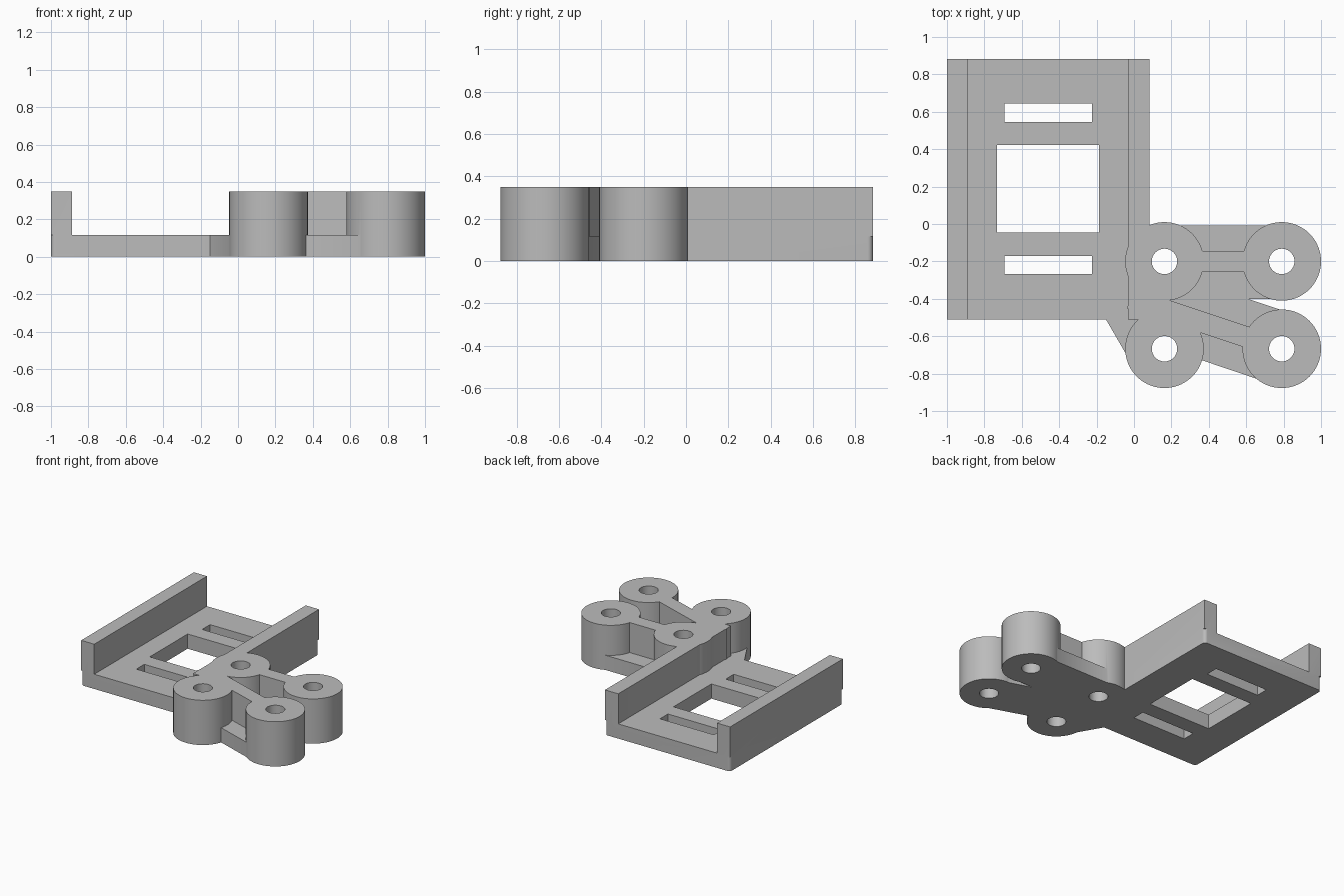
import bpy
import bmesh
from math import cos, sin, tau, pi, radians
from mathutils import Vector

cube = bpy.data.objects.get("Cube")
if cube:
    bpy.data.objects.remove(cube, do_unlink=True)

LOW, HIGH = 0.115, 0.35
POST_R, HOLE_R = 0.21, 0.068
POSTS = [(x, y) for x in (0.163, 0.79) for y in (-0.2, -0.667)]

grey = bpy.data.materials.new("plain_grey")
grey.use_nodes = True
COLOUR = (0.5, 0.5, 0.5, 1)
grey.diffuse_color = COLOUR
grey.node_tree.nodes["Principled BSDF"].inputs["Base Color"].default_value = COLOUR


def prism(name, outline, z0, z1):
    """Extrude a flat counter-clockwise outline from z0 to z1."""
    bm = bmesh.new()
    face = bm.faces.new([bm.verts.new((x, y, z0)) for x, y in outline])
    grown = bmesh.ops.extrude_face_region(bm, geom=[face])["geom"]
    top = [v for v in grown if isinstance(v, bmesh.types.BMVert)]
    bmesh.ops.translate(bm, vec=(0, 0, z1 - z0), verts=top)
    bmesh.ops.recalc_face_normals(bm, faces=bm.faces)
    mesh = bpy.data.meshes.new(name)
    bm.to_mesh(mesh)
    bm.free()
    mesh.materials.append(grey)
    ob = bpy.data.objects.new(name, mesh)
    bpy.context.collection.objects.link(ob)
    return ob


def rect(x0, x1, y0, y1):
    return [(x0, y0), (x1, y0), (x1, y1), (x0, y1)]


def rounded_rect(x0, x1, y0, y1, r, steps=6):
    centres = [(x1 - r, y1 - r), (x0 + r, y1 - r), (x0 + r, y0 + r), (x1 - r, y0 + r)]
    return [(cx + r * cos(a), cy + r * sin(a))
            for q, (cx, cy) in enumerate(centres)
            for a in [(q + i / steps) * pi / 2 for i in range(steps + 1)]]


def circle(cx, cy, r, n):
    return [(cx + r * cos(tau * i / n), cy + r * sin(tau * i / n)) for i in range(n)]


def bar(start, end, width):
    """Outline of a straight bar between two points."""
    a, b = Vector(start), Vector(end)
    side = (b - a).normalized().orthogonal() * width / 2
    return [a - side, b - side, b + side, a + side]


def combine(target, others, operation):
    """Apply booleans to the target and discard the helpers."""
    for other in others:
        other.hide_render = True
        mod = target.modifiers.new(other.name, 'BOOLEAN')
        mod.operation = operation
        mod.solver = 'EXACT'
        mod.object = other
    graph = bpy.context.evaluated_depsgraph_get()
    mesh = bpy.data.meshes.new_from_object(target.evaluated_get(graph))
    target.modifiers.clear()
    target.data = mesh
    for other in others:
        bpy.data.objects.remove(other, do_unlink=True)


# Tray floor with softened corners
bracket = prism("mounting_bracket", rounded_rect(-1, 0.083, -0.51, 0.883, 0.025), 0, LOW)

parts = [
    # Side rails
    prism("left_rail", rect(-1, -0.887, -0.51, 0.883), LOW, HIGH),
    prism("right_rail", rect(-0.032, 0.083, -0.51, 0.883), LOW, HIGH),
    # Low floor joining the tray to the posts
    prism("corner_gusset", [(-0.15, -0.5), (-0.15, -0.51), (-0.04, -0.7),
                            (0.16, -0.72), (0.16, -0.5)], 0, LOW),
    prism("straight_floor", rect(0, 0.79, -0.4, -0.008), 0, LOW),
    prism("slanted_floor", bar((0.03, -0.41), POSTS[3], 0.39), 0, LOW),
    # Tall ribs
    prism("straight_rib", bar(POSTS[0], POSTS[2], 0.113), 0, HIGH),
    prism("slanted_rib", bar((-0.02, -0.397), POSTS[3], 0.113), 0, HIGH),
]
# Cylindrical posts
parts += [prism("post", circle(x, y, POST_R, 72), 0, HIGH) for x, y in POSTS]
combine(bracket, parts, 'UNION')

# Window, strap slots and screw holes
cutters = [prism("window_cutter", rect(-0.732, -0.188, -0.045, 0.423), -0.1, 0.5)]
cutters += [prism("slot_cutter", rect(-0.692, -0.225, y, y + 0.098), -0.1, 0.5)
            for y in (-0.268, 0.545)]
cutters += [prism("hole_cutter", circle(x, y, HOLE_R, 40), -0.1, 0.5) for x, y in POSTS]
combine(bracket, cutters, 'DIFFERENCE')

# Smooth curved walls, crisp edges
bpy.ops.object.select_all(action='DESELECT')
bracket.select_set(True)
bpy.context.view_layer.objects.active = bracket
bpy.ops.object.shade_smooth_by_angle(angle=radians(30))
